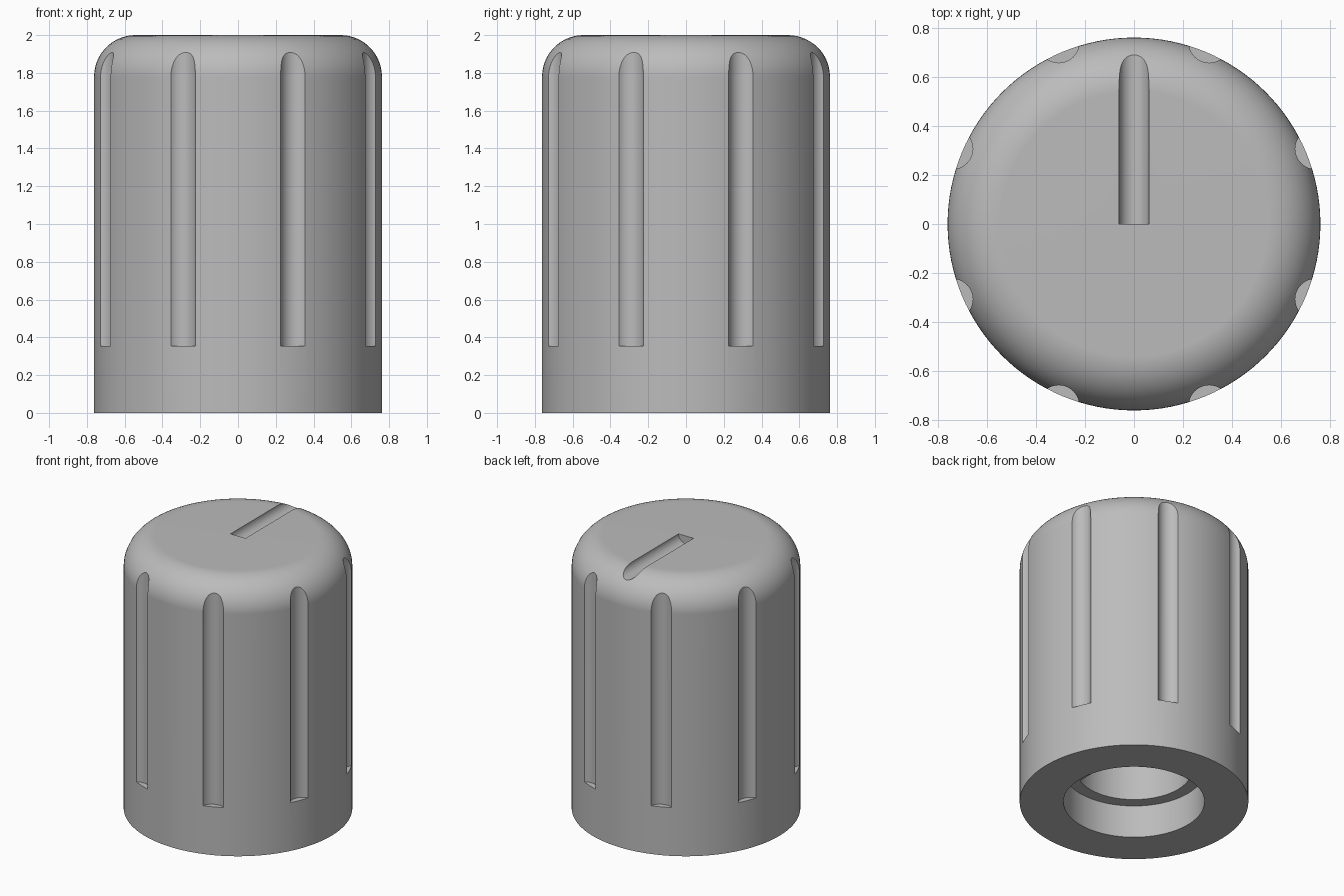
import bpy, bmesh
from math import pi, sin, cos, radians
from mathutils import Matrix, Vector

cube = bpy.data.objects.get("Cube")
if cube:
    bpy.data.objects.remove(cube, do_unlink=True)

HEIGHT, RADIUS, FILLET = 2.0, 0.762, 0.22
BORE_RADIUS, BORE_DEPTH = 0.47, 0.24
SHAFT_RADIUS, SHAFT_TOP, SHAFT_FLAT = 0.384, 1.4, 0.19

grey = bpy.data.materials.new("plain grey")
grey.use_nodes = True
grey.diffuse_color = (0.5, 0.5, 0.5, 1)
grey.node_tree.nodes["Principled BSDF"].inputs["Base Color"].default_value = (0.5, 0.5, 0.5, 1)


def make_object(name, bm):
    bmesh.ops.recalc_face_normals(bm, faces=bm.faces[:])
    mesh = bpy.data.meshes.new(name)
    bm.to_mesh(mesh)
    bm.free()
    mesh.materials.append(grey)
    obj = bpy.data.objects.new(name, mesh)
    bpy.context.scene.collection.objects.link(obj)
    return obj


def add_cylinder(bm, radius, start, end, sides):
    """Closed cylinder between two points."""
    start, end = Vector(start), Vector(end)
    axis = end - start
    turn = axis.to_track_quat('Z', 'Y').to_matrix().to_4x4()
    return bmesh.ops.create_cone(
        bm, cap_ends=True, segments=sides, radius1=radius, radius2=radius,
        depth=axis.length, matrix=Matrix.Translation((start + end) / 2) @ turn)["verts"]


# Body: turned profile with a rounded top edge and a counterbore underneath
profile = [(0, HEIGHT)]
for i in range(15):
    a = pi / 2 * (1 - i / 14)
    profile.append((RADIUS - FILLET + FILLET * cos(a), HEIGHT - FILLET + FILLET * sin(a)))
profile += [(RADIUS, 0), (BORE_RADIUS, 0), (BORE_RADIUS, BORE_DEPTH), (0, BORE_DEPTH)]

bm = bmesh.new()
verts = [bm.verts.new((r, 0, z)) for r, z in profile]
edges = [bm.edges.new(pair) for pair in zip(verts, verts[1:])]
bmesh.ops.spin(bm, geom=verts + edges, cent=(0, 0, 0), axis=(0, 0, 1),
               angle=2 * pi, steps=128, use_merge=False)
bmesh.ops.remove_doubles(bm, verts=bm.verts[:], dist=1e-4)
body = make_object("knob_body", bm)

# D-shaped shaft hole
bm = bmesh.new()
add_cylinder(bm, SHAFT_RADIUS, (0, 0, 0.1), (0, 0, SHAFT_TOP), 96)
cut = bmesh.ops.bisect_plane(bm, geom=bm.verts[:] + bm.edges[:] + bm.faces[:],
                             plane_co=(SHAFT_FLAT, 0, 0), plane_no=(1, 0, 0), clear_outer=True)
bmesh.ops.edgeloop_fill(bm, edges=[e for e in cut["geom_cut"] if isinstance(e, bmesh.types.BMEdge)])

# Grip grooves around the side
for k in range(8):
    a = radians(22.5 + 45 * k)
    x, y = 0.803 * cos(a), 0.803 * sin(a)
    add_cylinder(bm, 0.083, (x, y, 0.355), (x, y, 2.2), 48)

# Pointer groove on the top
add_cylinder(bm, 0.061, (0, 0, 2.002), (0, 1, 2.002), 48)
cutter = make_object("groove_cutter", bm)
cutter.hide_render = True

# Carve the body, then drop the cutter
mod = body.modifiers.new("carve", 'BOOLEAN')
mod.operation, mod.solver, mod.object = 'DIFFERENCE', 'EXACT', cutter
for obj in bpy.context.selected_objects:
    obj.select_set(False)
bpy.context.view_layer.objects.active = body
body.select_set(True)
bpy.ops.object.modifier_apply(modifier=mod.name)
bpy.data.objects.remove(cutter, do_unlink=True)

# Smooth curved walls, crisp groove edges
bpy.ops.object.shade_smooth_by_angle(angle=radians(25))
weighted = body.modifiers.new("clean shading", 'WEIGHTED_NORMAL')
weighted.keep_sharp = True
